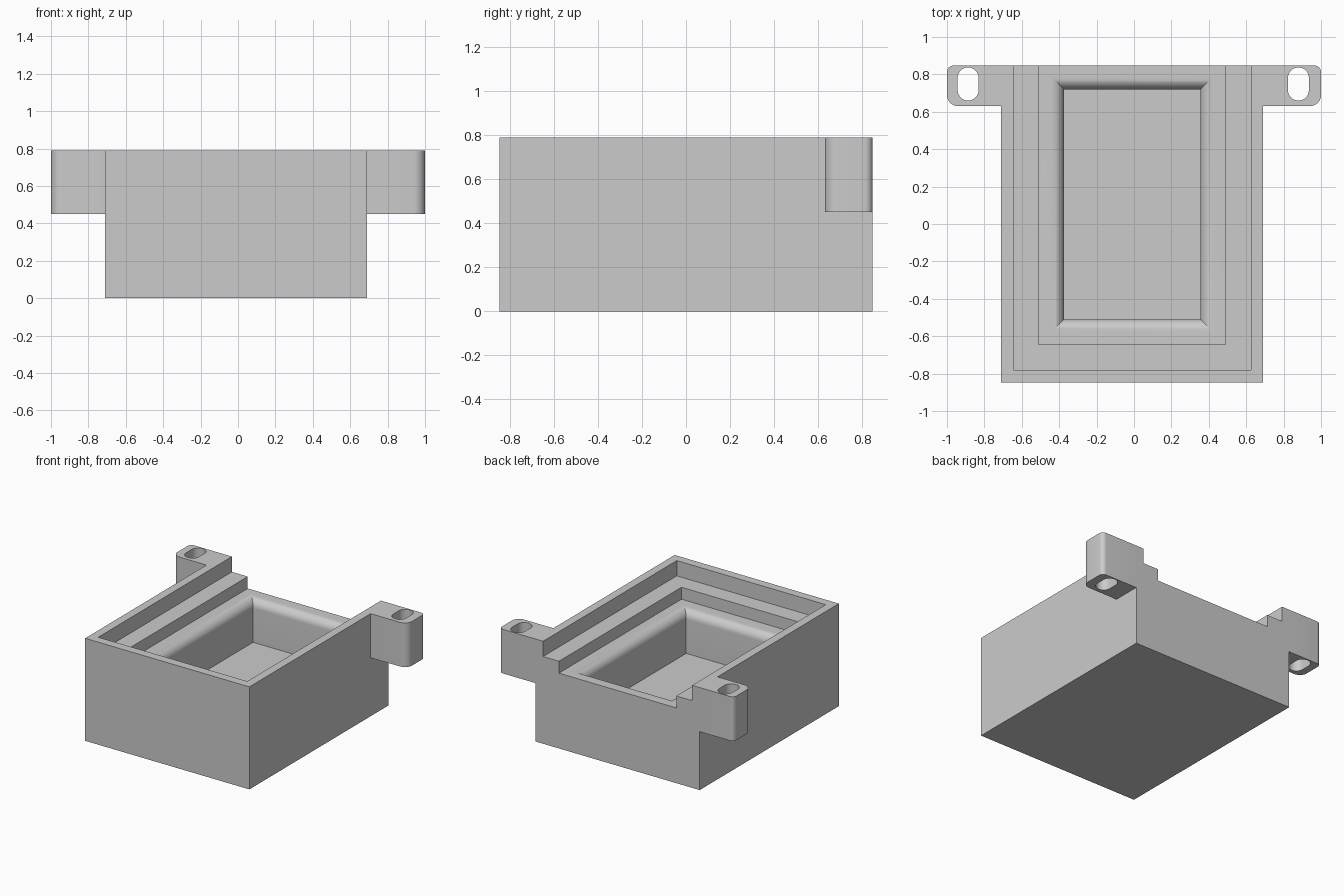
import bpy, bmesh, math

cube = bpy.data.objects.get("Cube")
if cube:
    bpy.data.objects.remove(cube, do_unlink=True)

grey = bpy.data.materials.new("light_grey")
grey.use_nodes = True
colour = (0.6, 0.6, 0.6, 1)
grey.diffuse_color = colour
grey.node_tree.nodes["Principled BSDF"].inputs["Base Color"].default_value = colour

TOP = 0.79
LEDGE_1 = 0.672    # upper ledge height
LEDGE_2 = 0.58     # lower ledge height
FLOOR = 0.25       # pocket floor height
MID = -0.01        # x centre of the box
FRONT, BACK = -0.847, 0.847


def loft(name, rings):
    """Closed solid through a stack of (outline, z) rings."""
    bm = bmesh.new()
    loops = [[bm.verts.new((x, y, z)) for x, y in outline] for outline, z in rings]
    n = len(loops[0])
    for low, high in zip(loops, loops[1:]):
        for i in range(n):
            j = (i + 1) % n
            bm.faces.new((low[i], low[j], high[j], high[i]))
    bm.faces.new(loops[0][::-1])
    bm.faces.new(loops[-1])
    bmesh.ops.recalc_face_normals(bm, faces=bm.faces)
    mesh = bpy.data.meshes.new(name)
    bm.to_mesh(mesh)
    bm.free()
    mesh.materials.append(grey)
    obj = bpy.data.objects.new(name, mesh)
    bpy.context.collection.objects.link(obj)
    return obj


def rect(x0, x1, y0, y1):
    return [(x0, y0), (x1, y0), (x1, y1), (x0, y1)]


def rounded(x0, x1, y0, y1, radii, steps=8):
    """Rectangle with one radius per corner, zero meaning sharp."""
    points = []
    for k, ((x, y), r) in enumerate(zip(rect(x0, x1, y0, y1), radii)):
        if not r:
            points.append((x, y))
            continue
        cx = x + r if x == x0 else x - r
        cy = y + r if y == y0 else y - r
        for s in range(steps + 1):
            a = math.pi + (k + s / steps) * math.pi / 2
            points.append((cx + r * math.cos(a), cy + r * math.sin(a)))
    return points


def combine(target, tool, operation):
    mod = target.modifiers.new(operation.lower(), 'BOOLEAN')
    mod.operation = operation
    mod.solver = 'EXACT'
    mod.object = tool
    bpy.context.view_layer.objects.active = target
    bpy.ops.object.modifier_apply(modifier=mod.name)
    bpy.data.objects.remove(tool, do_unlink=True)


# Main box
tray = loft("open_tray", [(rect(MID - 0.7, MID + 0.7, FRONT, BACK), z) for z in (0, TOP)])

# Mounting ears, rounded on the outer corners
for side in (-1, 1):
    outline = rounded(0.66, 1.0, 0.63, BACK, (0, 0.06, 0.035, 0))
    if side < 0:
        outline = [(-x - 0.02 if x < 0.7 else -x, y) for x, y in outline]
    ear = loft("mounting_ear", [(outline, z) for z in (0.45, TOP)])
    combine(tray, ear, 'UNION')

# Two stepped ledges, open at the back
for half, front, z in ((0.635, -0.78, LEDGE_1), (0.5, -0.645, LEDGE_2)):
    step = loft("ledge_cutter", [(rect(MID - half, MID + half, front, 1.0), h) for h in (z, 1.0)])
    combine(tray, step, 'DIFFERENCE')

# Deep pocket with a rounded-over rim
R, STEPS = 0.067, 10


def pocket(grow):
    return rect(MID - 0.365 - grow, MID + 0.365 + grow, -0.51 - grow, 0.72 + grow)


rings = [(pocket(0), FLOOR)]
for s in range(STEPS + 1):
    a = s / STEPS * math.pi / 2
    rings.append((pocket(R * (1 - math.cos(a))), LEDGE_2 - R + R * math.sin(a)))
rings.append((pocket(R), 1.0))
combine(tray, loft("pocket_cutter", rings), 'DIFFERENCE')

# Screw slots through the ears
for cx in (-0.887, 0.879):
    w = 0.056
    outline = rounded(cx - w, cx + w, 0.66, 0.837, [w - 0.0005] * 4)
    combine(tray, loft("slot_cutter", [(outline, z) for z in (0.3, 1.0)]), 'DIFFERENCE')

# Smooth the rounded parts, keep the hard edges
bpy.ops.object.select_all(action='DESELECT')
tray.select_set(True)
bpy.context.view_layer.objects.active = tray
bpy.ops.object.shade_smooth_by_angle(angle=math.radians(30))
